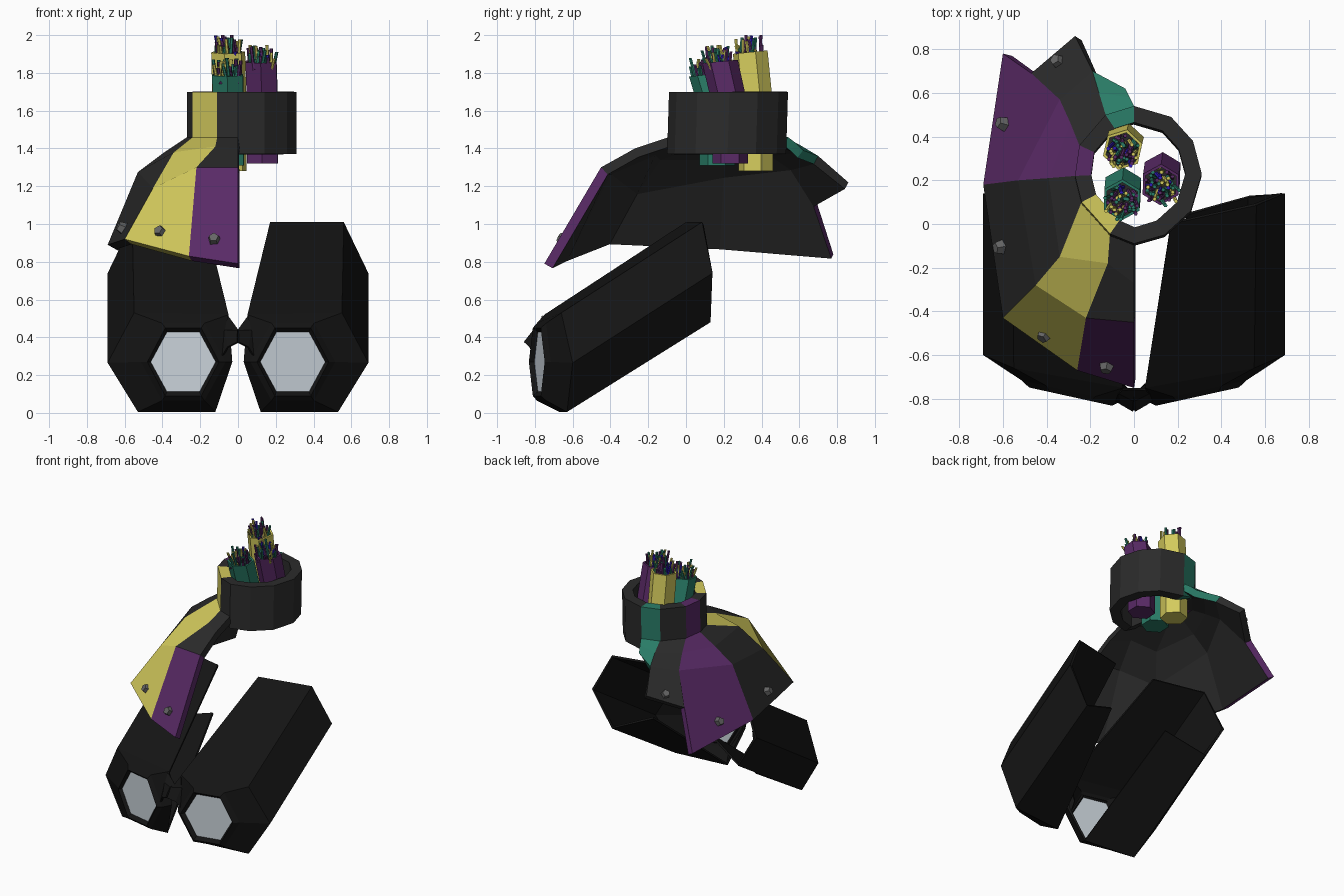
import bpy, math, random
from mathutils import Vector

if "Cube" in bpy.data.objects:
    bpy.data.objects.remove(bpy.data.objects["Cube"])

random.seed(4)


def mat(name, r, g, b):
    m = bpy.data.materials.new(name)
    m.diffuse_color = (r, g, b, 1)
    m.use_nodes = True
    m.node_tree.nodes["Principled BSDF"].inputs["Base Color"].default_value = m.diffuse_color
    return m


YELLOW = mat("yellow", .66, .60, .11)
PURPLE = mat("purple", .10, .023, .133)
TEAL = mat("teal", .023, .205, .138)
BLUE = mat("blue", .03, .01, .5)
STEEL = mat("steel", .13, .13, .13)
GLASS = mat("glass", .58, .64, .69)
RUBBER = mat("rubber", .007, .007, .007)
CLOTH = mat("cloth", .024, .024, .024)
PALETTE = [YELLOW, PURPLE, TEAL, BLUE, STEEL, GLASS, RUBBER, CLOTH]


def build(name, polys, thick=0, mirror=False):
    """polys: list of (corner points, material); shared corners are welded."""
    index, verts, faces = {}, [], []
    for pts, _ in polys:
        face = []
        for p in pts:
            k = tuple(round(c, 4) for c in p)
            if k not in index:
                index[k] = len(verts)
                verts.append(k)
            face.append(index[k])
        faces.append(face)
    me = bpy.data.meshes.new(name)
    me.from_pydata(verts, [], faces)
    for m in PALETTE:
        me.materials.append(m)
    for f, (_, m) in zip(me.polygons, polys):
        f.material_index = PALETTE.index(m)
    ob = bpy.data.objects.new(name, me)
    bpy.context.collection.objects.link(ob)
    if thick:
        s = ob.modifiers.new("thickness", 'SOLIDIFY')
        s.thickness, s.offset, s.material_offset = thick, -1, 10 if thick > .03 else 0
        s.use_even_offset = thick < .07
    if mirror:
        ob.modifiers.new("mirror", 'MIRROR')
    return ob


def band(a, b, m, closed=True):
    """Quads between two rows of points."""
    n = len(a)
    return [((a[i], a[(i + 1) % n], b[(i + 1) % n], b[i]), m)
            for i in range(n if closed else n - 1)]


# collar: faceted ring, left-hand panels coloured
rim = [(0, -.09), (-.11, -.045), (-.24, .10), (-.27, .22), (-.25, .36), (-.13, .5),
       (0, .54), (.17, .49), (.27, .38), (.31, .23), (.26, .06), (.14, -.05)]
tint = {1: YELLOW, 3: PURPLE, 5: TEAL}
top = [(x, y, 1.70) for x, y in rim]
low = [(x, y - .01, 1.42 if x < 0 else 1.37) for x, y in rim]
build("collar", [(p, tint.get(i, CLOTH)) for i, (p, _) in enumerate(band(top, low, CLOTH))], .075)

# half cape: columns running from the collar down to the hem
cols = [
    [(0, -.09, 1.46), (0, -.27, 1.40), (0, -.45, 1.30), (0, -.75, .79)],
    [(-.11, -.045, 1.46), (-.12, -.18, 1.41), (-.22, -.43, 1.30), (-.26, -.67, .83)],
    [(-.24, .10, 1.46), (-.34, -.15, 1.38), (-.45, -.28, 1.19), (-.60, -.43, .92)],
    [(-.27, .22, 1.46), (-.39, .21, 1.38), (-.53, .20, 1.275), (-.69, .18, .89)],
    [(-.25, .36, 1.46), (-.29, .46, 1.40), (-.34, .57, 1.32), (-.60, .78, .84)],
    [(-.13, .50, 1.46), (-.16, .60, 1.42), (-.19, .70, 1.36), (-.27, .86, 1.22)],
    [(0, .54, 1.46), (-.02, .58, 1.43), (-.04, .62, 1.39)]]
step = (-.47, .69, 1.12)     # where the short back panel meets the long one
panels, hems = [], []
for j in range(6):
    a, b = cols[j], cols[j + 1]
    for r in range(len(b) - 1):
        m = PURPLE if (j, r) == (0, 2) else tint.get(j, CLOTH)
        quad = [a[r], b[r], b[r + 1], a[r + 1]]
        if (j, r) == (3, 2):
            quad.insert(2, step)
        if (j, r) == (4, 2):
            quad[3] = step
        panels.append((quad, m))
        if r == 2:
            hems.append([Vector(quad[0]), Vector(quad[1]), Vector(quad[-2]), Vector(quad[-1])])
build("cape", panels, .05)

# cape bolts near each hem
for i, (a, b, c, d) in enumerate(hems):
    n = (c - a).cross(d - b).normalized()
    p = ((c + d) / 2).lerp((a + b) / 2, .22)
    bpy.ops.mesh.primitive_cone_add(vertices=5, radius1=.036, radius2=.026, depth=.04,
                                    location=p + n * .008,
                                    rotation=n.to_track_quat('Z', 'Y').to_euler())
    bolt = bpy.context.object
    bolt.name = f"bolt_{i + 1}"
    bolt.data.materials.append(STEEL)


# holders full of little sticks
def hexring(x, y, z, r, tilt=0, turn=0):
    return [(x + r * math.cos(t), y + r * math.sin(t), z + tilt * r * math.sin(t))
            for t in (turn - i * math.tau / 6 for i in range(6))]


def holder(name, m, bottom, bend, tip, turn):
    lo = hexring(*bottom, .094, 0, turn)
    mid = hexring(*bend, .094, 0, turn)
    hi = hexring(*tip, .094, .1, turn)
    lip = hexring(*tip, .08, .1, turn)
    floor = hexring(tip[0], tip[1], tip[2] - .04, .08, .1, turn)
    build(name, band(hi, mid, m) + band(mid, lo, m) + band(lip, hi, m) + band(floor, lip, m)
          + [(lo, m), (floor[::-1], CLOTH)])
    polys = []
    for k in range(42):
        d, t = .07 * math.sqrt((k + .5) / 42), k * 2.4
        base = Vector(tip) + Vector((d * math.cos(t), d * math.sin(t), -.05))
        end = base + Vector((random.uniform(-.025, .025), random.uniform(-.04, .015),
                             random.uniform(.05, .14)))
        c = random.choice([YELLOW, PURPLE, TEAL, YELLOW, PURPLE, TEAL, BLUE])
        s0, s1 = hexring(*base, .009)[::1], hexring(*end, .009)
        polys += band(s1, s0, c) + [(s1[::-1], c)]
    build(name + "_sticks", polys)


holder("yellow_holder", YELLOW, (-.045, .37, 1.28), (-.045, .37, 1.62), (-.052, .34, 1.91), .3)
holder("purple_holder", PURPLE, (.13, .235, 1.32), (.13, .235, 1.62), (.122, .18, 1.86), .5)
holder("teal_holder", TEAL, (-.05, .165, 1.31), (-.05, .165, 1.6), (-.055, .11, 1.79), .5)

# goggles: open-sided six-sided barrels with a raised lip around each lens
back = [(.17, 0, 1.01), (.56, .085, 1.01), (.69, .14, .74), (.53, .13, .48), (.24, .05, .60)]
front = [(.05, -.75, .52), (.55, -.66, .53), (.69, -.60, .265), (.53, -.63, .005),
         (.12, -.67, .005), (.03, -.75, .27)]


def eye(sx, sz, push):
    pts = []
    for i in range(6):
        t = math.radians(120 - 60 * i)
        x, z = .29 + sx * math.cos(t), .27 + sz * math.sin(t) / .866
        pts.append((x, -.765 + .22 * (x - .29) - push, z))
    return pts


collar_ring, lip_ring, lens_ring = eye(.225, .205, 0), eye(.19, .18, .025), eye(.172, .158, 0)
build("goggle_barrels",
      band(front[:5], back, RUBBER, False)
      + [(p[::-1], RUBBER) for r in ((front, collar_ring), (collar_ring, lip_ring),
                                     (lip_ring, lens_ring))
         for p, _ in band(*r, RUBBER)], .015, True)
build("lenses", [(lens_ring[::-1], GLASS)], 0, True)

# nose bridge: small arch joining the barrels
arch_front = [(0, -.85, .37), (.05, -.82, .345), (.095, -.79, .27)]
arch_top = [(0, -.80, .43), (.06, -.77, .43), (.11, -.765, .36)]
arch_back = [(0, -.75, .43), (.05, -.75, .50), (.06, -.74, .42)]
build("nose_bridge", band(arch_back, arch_top, RUBBER, False)[::1]
      + band(arch_top, arch_front, RUBBER, False), .012, True)
